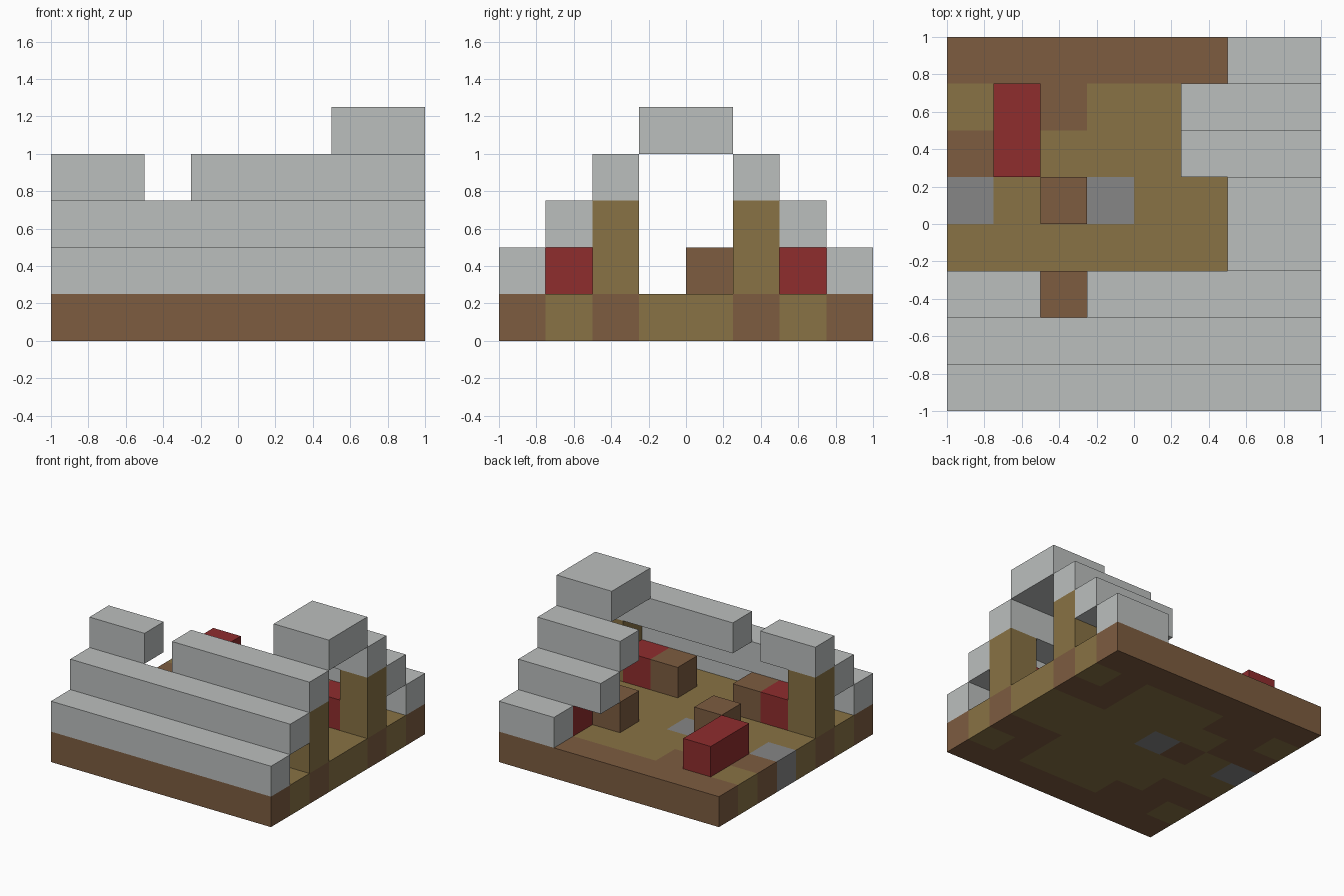
import bpy
import bmesh
from mathutils import Vector

if "Cube" in bpy.data.objects:
    bpy.data.objects.remove(bpy.data.objects["Cube"], do_unlink=True)

U = 0.25  # size of one block


def make_material(name, rgb):
    mat = bpy.data.materials.new(name)
    mat.use_nodes = True
    color = (*rgb, 1.0)
    mat.diffuse_color = color
    mat.node_tree.nodes["Principled BSDF"].inputs["Base Color"].default_value = color
    return mat


STONE = make_material("pale_stone", (0.50, 0.52, 0.515))
BROWN = make_material("brown_wood", (0.205, 0.107, 0.051))
TAN = make_material("tan_wood", (0.246, 0.168, 0.058))
RED = make_material("red_cloth", (0.275, 0.026, 0.027))
GREY = make_material("grey_cobble", (0.238, 0.238, 0.238))


def add_mesh(name, bm, mats):
    mesh = bpy.data.meshes.new(name)
    bmesh.ops.recalc_face_normals(bm, faces=bm.faces)
    bm.to_mesh(mesh)
    bm.free()
    for mat in mats:
        mesh.materials.append(mat)
    obj = bpy.data.objects.new(name, mesh)
    bpy.context.collection.objects.link(obj)
    return obj


def box(name, mat, x, y, z):
    """Box spanning block ranges, x and y counted from the centre."""
    lo = Vector((x[0], y[0], z[0])) * U
    hi = Vector((x[1], y[1], z[1])) * U
    bm = bmesh.new()
    bmesh.ops.create_cube(bm, size=1)
    bmesh.ops.scale(bm, vec=hi - lo, verts=bm.verts)
    bmesh.ops.translate(bm, vec=(lo + hi) / 2, verts=bm.verts)
    return add_mesh(name, bm, [mat])


# Floor slab, patterned block by block (back row first)
PATTERN = [
    "BBBBBBBB",
    "TBBTTTBT",
    "BBTTTTBB",
    "GTBGTTTT",
    "TTTTTTTT",
    "BBTTTTBB",
    "TBBTTTBT",
    "BBBBBBBB",
]
bm = bmesh.new()
bmesh.ops.create_grid(bm, x_segments=8, y_segments=8, size=1)
ext = bmesh.ops.extrude_face_region(bm, geom=bm.faces[:], use_keep_orig=True)
top = [v for v in ext["geom"] if isinstance(v, bmesh.types.BMVert)]
bmesh.ops.translate(bm, vec=(0, 0, U), verts=top)
for f in bm.faces:
    c = f.calc_center_median() * 0.99  # nudge side faces into their block
    col, row = int((c.x + 1) / U), int((1 - c.y) / U)
    f.material_index = "BTG".index(PATTERN[row][col])
add_mesh("floor", bm, [BROWN, TAN, GREY])

# Front roof steps, with a gap broken out of the upper one
box("front_roof_low", STONE, (-4, 4), (-4, -3), (1, 2))
box("front_roof_middle", STONE, (-4, 4), (-3, -2), (2, 3))
box("front_roof_high_right", STONE, (-4, -2), (-2, -1), (3, 4))
box("front_roof_high_left", STONE, (-1, 4), (-2, -1), (3, 4))

# Broken back roof steps and the ridge
box("back_roof_low", STONE, (2, 4), (3, 4), (1, 2))
box("back_roof_middle", STONE, (1, 4), (2, 3), (2, 3))
box("back_roof_high", STONE, (1, 4), (1, 2), (3, 4))
box("ridge", STONE, (2, 4), (-1, 1), (4, 5))

# Corner posts
for name, x, y in (("front_left", 3, -2), ("back_left", 3, 1), ("front_right", -4, -2)):
    box(name + "_post", TAN, (x, x + 1), (y, y + 1), (1, 3))

# Beds, two blocks long
for name, x, y in (("front_left", 2, -3), ("back_left", 2, 1),
                   ("front_right", -3, -3), ("back_right", -3, 1)):
    box(name + "_bed", RED, (x, x + 1), (y, y + 2), (1, 2))

# Bedside chests and the table
for name, x, y in (("front_left_chest", 1, -2), ("back_left_chest", 1, 1),
                   ("front_right_chest", -2, -2), ("table", -2, 0)):
    box(name, BROWN, (x, x + 1), (y, y + 1), (1, 2))
